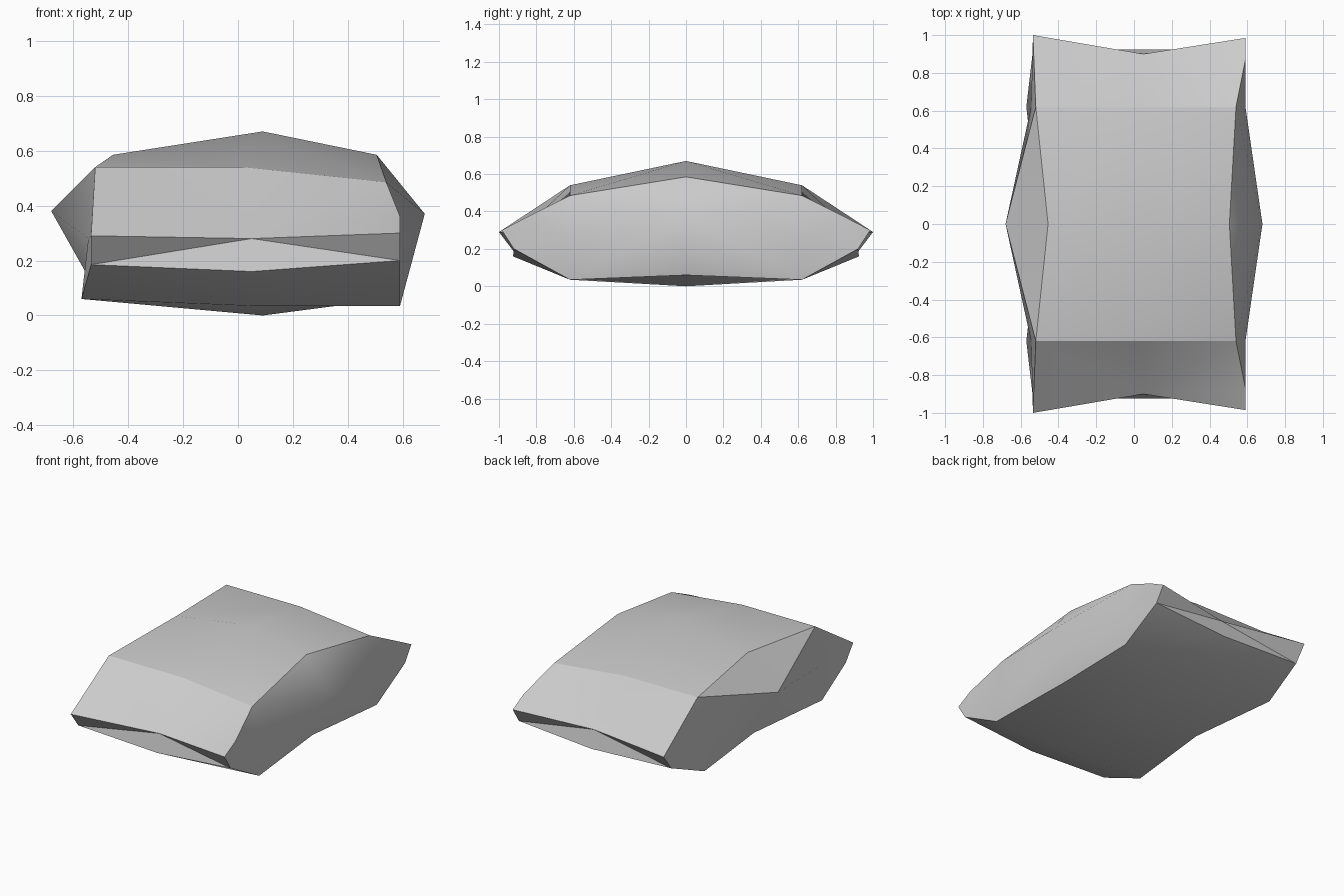
import bpy, bmesh, math

if "Cube" in bpy.data.objects:
    bpy.data.objects.remove(bpy.data.objects["Cube"])

# Cross-sections from the middle to the front end (rear half is mirrored)
# order: top left, top mid, top right, side right, bottom right, bottom mid, bottom left, side left
mid = [(-.455, 0, .585), (.09, 0, .67), (.505, 0, .585), (.68, 0, .37),
       (.55, 0, .06), (.09, 0, 0), (-.5, 0, .06), (-.68, 0, .38)]
shoulder = [(-.52, -.62, .54), (.02, -.62, .54), (.54, -.62, .485), (.59, -.62, .25),
            (.59, -.62, .035), (.05, -.62, .035), (-.57, -.62, .06), (-.545, -.62, .28)]
# front end: top left, top mid, top right, bottom right, bottom mid, bottom left, right kink
end = [(-.535, -1, .29), (.05, -.9, .28), (.59, -.985, .30), (.59, -.92, .2),
       (.05, -.925, .16), (-.535, -.92, .185), (.59, -.87, .36)]

bm = bmesh.new()
a, b, e = [[bm.verts.new(p) for p in row] for row in (mid, shoulder, end)]


def face(*v):
    bm.faces.new(v)


# middle belt
for i in range(8):
    j = (i + 1) % 8
    if i == 7:
        face(a[7], a[0], b[0])
        face(a[7], b[0], b[7])
    elif i == 2:
        face(a[2], a[3], b[2])
        face(a[3], b[3], b[2])
    else:
        face(a[i], a[j], b[j], b[i])
# top slope, underside slope
face(b[0], b[1], e[1], e[0])
face(b[1], b[2], e[1])
face(b[2], e[6], e[1])
face(e[6], e[2], e[1])
face(b[4], b[5], e[4], e[3])
face(b[5], b[6], e[5], e[4])
# right and left cheeks
face(b[2], b[3], e[6])
face(e[6], b[3], e[3], e[2])
face(b[3], b[4], e[3])
face(b[7], b[0], e[0], e[5])
face(b[6], b[7], e[5])
# notched front end
face(e[0], e[1], e[5])
face(e[1], e[2], e[3])
face(e[5], e[1], e[4])
face(e[1], e[3], e[4])

# mirror to the rear
bmesh.ops.mirror(bm, geom=bm.verts[:] + bm.edges[:] + bm.faces[:], axis='Y', merge_dist=.001)
bmesh.ops.remove_doubles(bm, verts=bm.verts, dist=.001)
bmesh.ops.recalc_face_normals(bm, faces=bm.faces)

me = bpy.data.meshes.new("stone_block")
bm.to_mesh(me)
bm.free()
grey = bpy.data.materials.new("stone grey")
grey.diffuse_color = (.6, .6, .6, 1)
grey.use_nodes = True
grey.node_tree.nodes["Principled BSDF"].inputs["Base Color"].default_value = grey.diffuse_color
me.materials.append(grey)
ob = bpy.data.objects.new("stone_block", me)
bpy.context.collection.objects.link(ob)
bpy.context.view_layer.objects.active = ob
ob.select_set(True)
bpy.ops.object.shade_smooth_by_angle(angle=math.radians(30))
